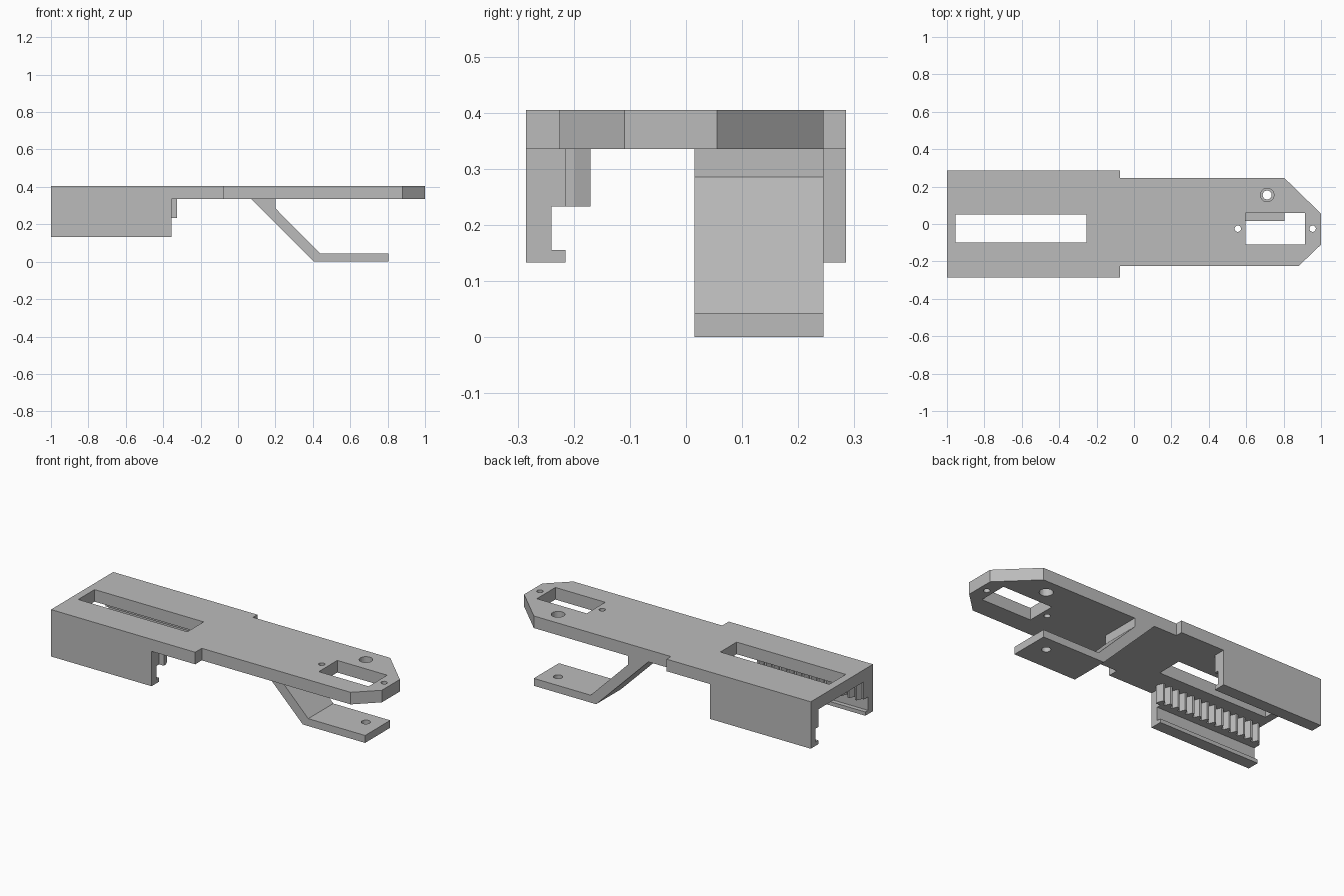
import bpy
import bmesh
from mathutils import Vector

cube = bpy.data.objects.get("Cube")
if cube:
    bpy.data.objects.remove(cube, do_unlink=True)

grey = bpy.data.materials.new("plain_grey")
grey.use_nodes = True
colour = (0.5, 0.5, 0.5, 1)
grey.diffuse_color = colour
grey.node_tree.nodes["Principled BSDF"].inputs["Base Color"].default_value = colour

# Axis order for an extruded profile: (u, v, depth) -> (x, y, z)
PLACE = {
    "x": lambda u, v, d: Vector((d, u, v)),
    "y": lambda u, v, d: Vector((u, d, v)),
    "z": lambda u, v, d: Vector((u, v, d)),
}


def extrude(name, profile, axis, start, end):
    """Closed prism of a 2D profile along one axis."""
    bm = bmesh.new()
    place = PLACE[axis]
    face = bm.faces.new([bm.verts.new(place(u, v, start)) for u, v in profile])
    moved = bmesh.ops.extrude_face_region(bm, geom=[face])["geom"]
    shift = place(0, 0, end - start)
    bmesh.ops.translate(bm, vec=shift, verts=[g for g in moved if isinstance(g, bmesh.types.BMVert)])
    bmesh.ops.recalc_face_normals(bm, faces=bm.faces)
    mesh = bpy.data.meshes.new(name)
    bm.to_mesh(mesh)
    bm.free()
    mesh.materials.append(grey)
    obj = bpy.data.objects.new(name, mesh)
    bpy.context.collection.objects.link(obj)
    return obj


def rect(x0, x1, y0, y1):
    return [(x0, y0), (x1, y0), (x1, y1), (x0, y1)]


def cut(obj, cutter):
    """Subtract a cutter, bake the result and discard the cutter."""
    mod = obj.modifiers.new("cut", "BOOLEAN")
    mod.operation = "DIFFERENCE"
    mod.solver = "EXACT"
    mod.object = cutter
    bpy.context.view_layer.objects.active = obj
    bpy.ops.object.modifier_apply(modifier=mod.name)
    bpy.data.objects.remove(cutter, do_unlink=True)


def drill(obj, x, y, radius, z):
    bpy.ops.mesh.primitive_cylinder_add(vertices=32, radius=radius, depth=0.3, location=(x, y, z))
    cutter = bpy.context.object
    cutter.data.materials.append(grey)
    bpy.context.view_layer.update()
    cut(obj, cutter)


UNDER, TOP = 0.335, 0.405
BACK, WALL_END = -1.0, -0.355

# Top plate with stepped sides and chamfered nose
plate = extrude("top_plate", [
    (BACK, -0.285), (-0.075, -0.285), (-0.075, -0.225), (0.88, -0.225),
    (1, -0.11), (1, 0.055), (0.805, 0.245), (-0.075, 0.245),
    (-0.075, 0.285), (BACK, 0.285)], "z", UNDER, TOP)

# Long slot, servo window and screw holes
for window in (rect(-0.955, -0.255, -0.1, 0.05), rect(0.595, 0.915, -0.11, 0.06)):
    cut(plate, extrude("window_cutter", window, "z", 0.25, 0.5))
for x, y, r in ((0.555, -0.025, 0.017), (0.955, -0.025, 0.017), (0.712, 0.155, 0.036)):
    drill(plate, x, y, r, TOP)

# Grooved side walls, mirrored across the length
wall = [(0.285, UNDER), (0.285, 0.133), (0.215, 0.133), (0.215, 0.155),
        (0.24, 0.155), (0.24, 0.233), (0.215, 0.233), (0.215, UNDER)]
for name, side in (("front_wall", -1), ("back_wall", 1)):
    extrude(name, [(side * y, z) for y, z in wall], "x", BACK, WALL_END)

# Toothed rack on the inside of the front wall
TEETH = 14
RACK_END = -0.325
pitch = (RACK_END - BACK) / TEETH
rack = [(RACK_END, -0.215), (RACK_END, -0.2)]
for i in range(TEETH):
    x = RACK_END - i * pitch
    rack += [(x - pitch * f, y) for f, y in ((0.25, -0.17), (0.5, -0.17), (0.75, -0.2), (1, -0.2))]
rack.append((BACK, -0.215))
extrude("toothed_rack", rack, "z", 0.233, UNDER)

# Sloping arm with a drilled foot
arm = extrude("support_arm", [
    (0.07, UNDER), (0.405, 0), (0.805, 0), (0.805, 0.043),
    (0.44, 0.043), (0.2, 0.285), (0.2, UNDER)], "y", 0.015, 0.245)
drill(arm, 0.712, 0.155, 0.024, 0)
